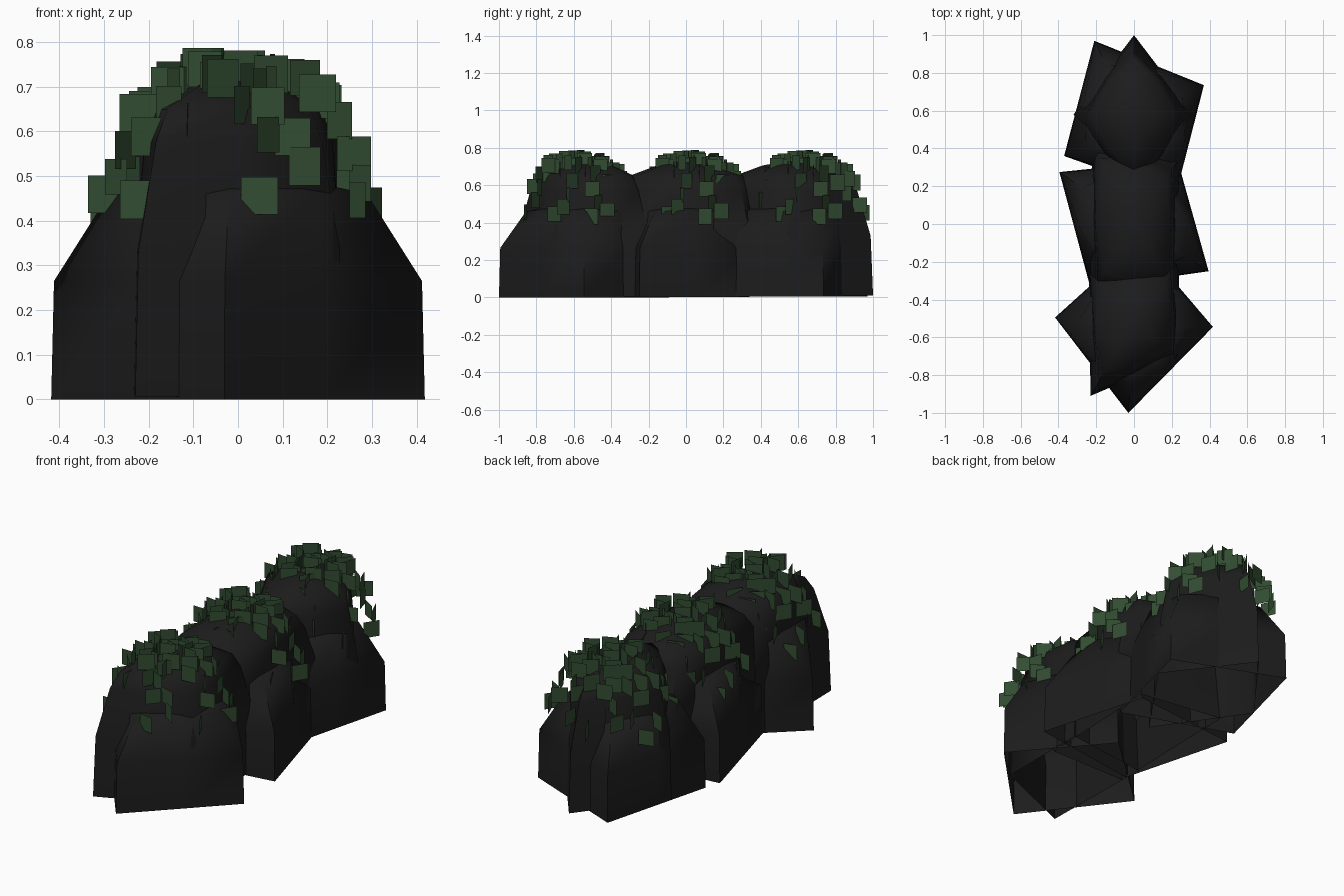
import bpy, bmesh, math, random
from mathutils import Vector

if "Cube" in bpy.data.objects:
    bpy.data.objects.remove(bpy.data.objects["Cube"])


def material(name, rgb):
    m = bpy.data.materials.new(name)
    m.diffuse_color = (*rgb, 1)
    m.use_nodes = True
    m.node_tree.nodes["Principled BSDF"].inputs["Base Color"].default_value = m.diffuse_color
    return m


ROCK = material("dark rock", (0.0115, 0.0115, 0.0115))
LEAF = material("dark green leaf", (0.032, 0.073, 0.032))

# (corner scale, side scale, height) from the ground to the crown
LOW = [(1, 1, 0), (0.985, 0.98, 0.265), (0.69, 0.91, 0.46), (0.45, 0.6, 0.482)]
TALL = [(1, 1, 0), (0.97, 0.97, 0.33), (0.80, 0.89, 0.575), (0.69, 0.80, 0.65), (0.36, 0.42, 0.705)]


def add_object(name, bm, mat):
    me = bpy.data.meshes.new(name)
    bm.to_mesh(me)
    bm.free()
    me.materials.append(mat)
    ob = bpy.data.objects.new(name, me)
    bpy.context.collection.objects.link(ob)
    return ob


def boulder(name, corners, levels, top, base):
    """Hollow four-cornered boulder, walls rounding off to a domed crown."""
    bm = bmesh.new()
    pts = [Vector(c) for c in corners]
    mid = sum(pts, Vector((0, 0))) / 4
    rings = []
    for cs, ss, z in levels:
        ring = []
        for i, p in enumerate(pts):
            side = (p + pts[(i + 1) % 4]) / 2
            for q, s in ((p, cs), (side, ss)):
                xy = mid + (q - mid) * s
                ring.append(bm.verts.new((xy.x, xy.y, max(z, base))))
        rings.append(ring)
    for a, b in zip(rings, rings[1:]):
        for i in range(8):
            j = (i + 1) % 8
            bm.faces.new((a[i], a[j], b[j], b[i]))
    peak = bm.verts.new((mid.x, mid.y, top))
    for i in range(8):
        bm.faces.new((rings[-1][i], rings[-1][(i + 1) % 8], peak))
    ob = add_object(name, bm, ROCK)
    bpy.context.view_layer.objects.active = ob
    ob.select_set(True)
    bpy.ops.object.shade_smooth_by_angle(angle=math.radians(75))
    ob.select_set(False)


# low wide boulders
boulder("front_low_boulder", [(-0.03, -1.0), (0.418, -0.545), (0.03, -0.09), (-0.418, -0.495)], LOW, 0.49, 0)
boulder("middle_low_boulder", [(-0.23, -0.34), (0.395, -0.25), (0.23, 0.34), (-0.395, 0.275)], LOW, 0.49, 0.002)
boulder("back_low_boulder", [(0.22, 0.15), (0.37, 0.735), (-0.21, 0.97), (-0.37, 0.36)], LOW, 0.49, 0.004)

# tall boulders
boulder("front_tall_boulder", [(-0.23, -0.91), (0.235, -0.71), (0.24, -0.19), (-0.24, -0.25)], TALL, 0.735, 0.006)
boulder("middle_tall_boulder", [(-0.24, -0.38), (0.22, -0.38), (0.25, 0.36), (-0.22, 0.43)], TALL, 0.735, 0.008)
boulder("back_tall_boulder", [(0, 0.12), (0.32, 0.58), (0, 1.0), (-0.32, 0.58)], TALL, 0.735, 0.01)

# upright square leaves, the same scatter on each mound, denser on the crown
rng = random.Random(11)
COUNT = 78
leaves = []
for i in range(COUNT):
    r = 0.31 * ((i + 0.5) / COUNT) ** 0.6
    a = i * 2.39996 + rng.uniform(-0.3, 0.3)
    z = 0.74 - 35 * r ** 4 + rng.uniform(-0.035, 0.01)
    leaves.append((r * math.cos(a), r * math.sin(a) + 0.04, min(z, 0.745),
                   rng.uniform(0, math.pi), rng.uniform(0.039, 0.043)))

for name, cy in (("front", -0.61), ("middle", 0.0), ("back", 0.61)):
    bm = bmesh.new()
    for x, y, z, yaw, h in leaves:
        dx, dy = h * math.cos(yaw), h * math.sin(yaw)
        bm.faces.new([bm.verts.new((x + s * dx, cy + y + s * dy, z + t * h))
                      for s, t in ((-1, -1), (1, -1), (1, 1), (-1, 1))])
    add_object(name + "_leaves", bm, LEAF)
